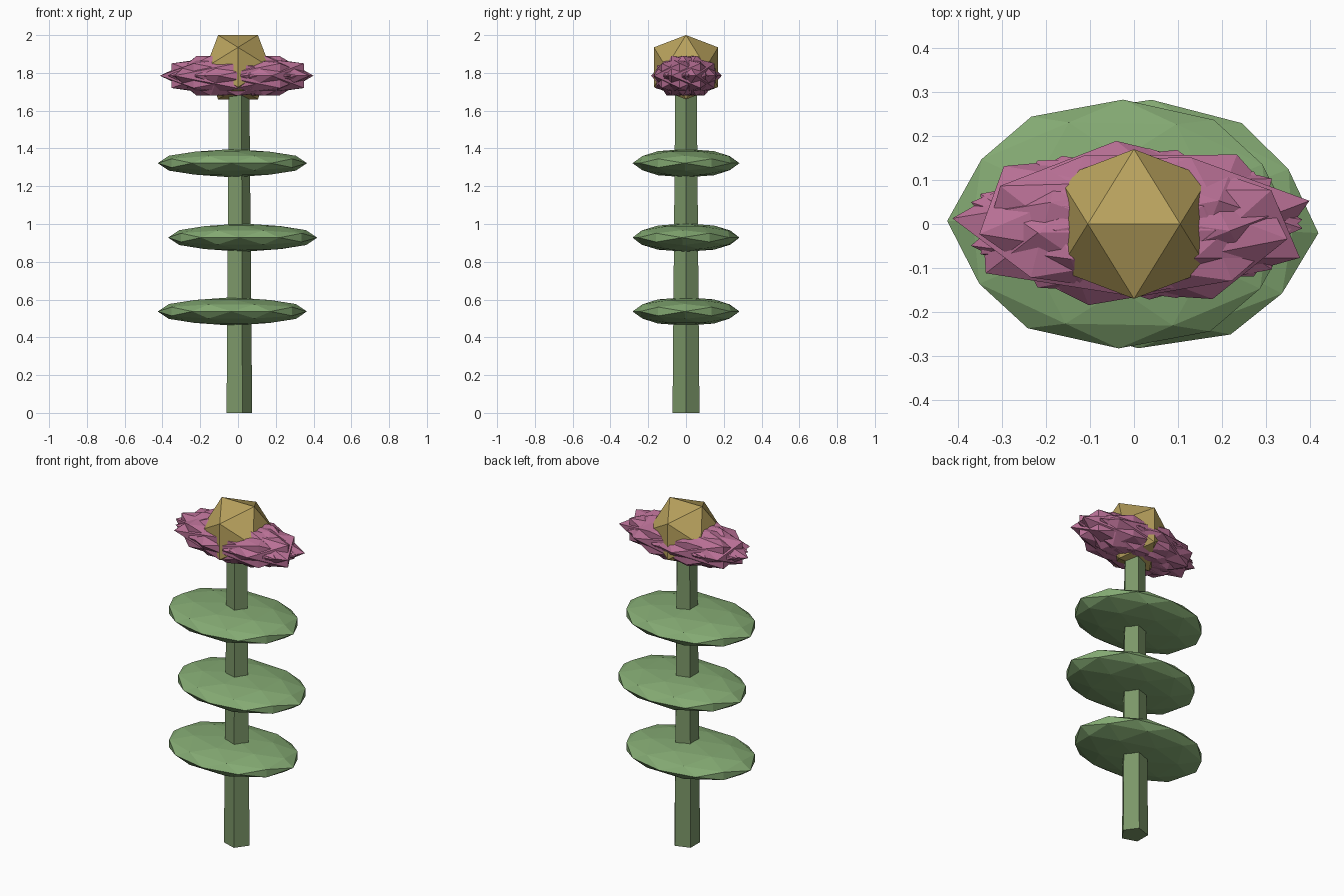
import bpy, bmesh, math
from mathutils import Matrix, Vector

if "Cube" in bpy.data.objects:
    bpy.data.objects.remove(bpy.data.objects["Cube"])


def material(name, rgb):
    m = bpy.data.materials.new(name)
    m.diffuse_color = (*rgb, 1)
    m.use_nodes = True
    m.node_tree.nodes["Principled BSDF"].inputs["Base Color"].default_value = m.diffuse_color
    return m


STEM = material("stem_green", (0.20, 0.31, 0.14))
LEAF = material("leaf_green", (0.23, 0.40, 0.17))
PINK = material("petal_pink", (0.48, 0.16, 0.30))
GOLD = material("centre_gold", (0.48, 0.36, 0.11))


def add_object(name, bm, mat):
    bmesh.ops.recalc_face_normals(bm, faces=bm.faces[:])
    me = bpy.data.meshes.new(name)
    bm.to_mesh(me)
    bm.free()
    me.materials.append(mat)
    ob = bpy.data.objects.new(name, me)
    bpy.context.collection.objects.link(ob)
    return ob


def ball(name, mat, loc, size, pre=Matrix(), post=Matrix(), detail=0):
    """Icosahedron (optionally split once): turned, scaled, turned, moved."""
    bm = bmesh.new()
    t = (1 + math.sqrt(5)) / 2
    for a in (-1, 1):
        for b in (-t, t):
            for co in ((a, b, 0), (0, a, b), (b, 0, a)):
                bm.verts.new(Vector(co).normalized())
    bmesh.ops.convex_hull(bm, input=bm.verts[:])
    if detail:
        bmesh.ops.subdivide_edges(bm, edges=bm.edges[:], cuts=1, use_grid_fill=True)
        for v in bm.verts:
            v.co.normalize()
    bm.transform(Matrix.Translation(loc) @ post @ Matrix.Diagonal((*size, 1)) @ pre)
    return add_object(name, bm, mat)


def rot_z(deg):
    return Matrix.Rotation(math.radians(deg), 4, 'Z')


# five-sided tapering stem
bm = bmesh.new()
rings = []
for r, z in ((0.075, 0), (0.06, 1.72)):
    rings.append([bm.verts.new((r * math.cos(i * math.tau / 5),
                                r * math.sin(i * math.tau / 5), z)) for i in range(5)])
for i in range(5):
    j = (i + 1) % 5
    bm.faces.new((rings[0][i], rings[0][j], rings[1][j], rings[1][i]))
for ring in rings:
    bm.faces.new(ring)
add_object("stem", bm, STEM)

# three flat leaves, shifted to alternating sides
for i, (x, z, turn) in enumerate(((-0.03, 0.537, -1), (0.025, 0.928, -3), (-0.03, 1.322, -1))):
    ball(f"leaf_{i + 1}", LEAF, (x, 0, z), (0.395, 0.283, 0.075), post=rot_z(turn), detail=1)

# overlapping petals, each turned before the bloom is flattened
COUNT = 9
for i in range(COUNT):
    a = i * math.tau / COUNT
    ball(f"petal_{i + 1}", PINK, (0.035 * math.cos(a), 0.02 * math.sin(a), 1.785),
         (0.383, 0.172, 0.124), pre=rot_z(math.degrees(a) + 31.7))

# gold centre, with its top edge running left to right
ball("flower_centre", GOLD, (0, 0, 1.83), (0.2, 0.2, 0.2), pre=rot_z(90))
